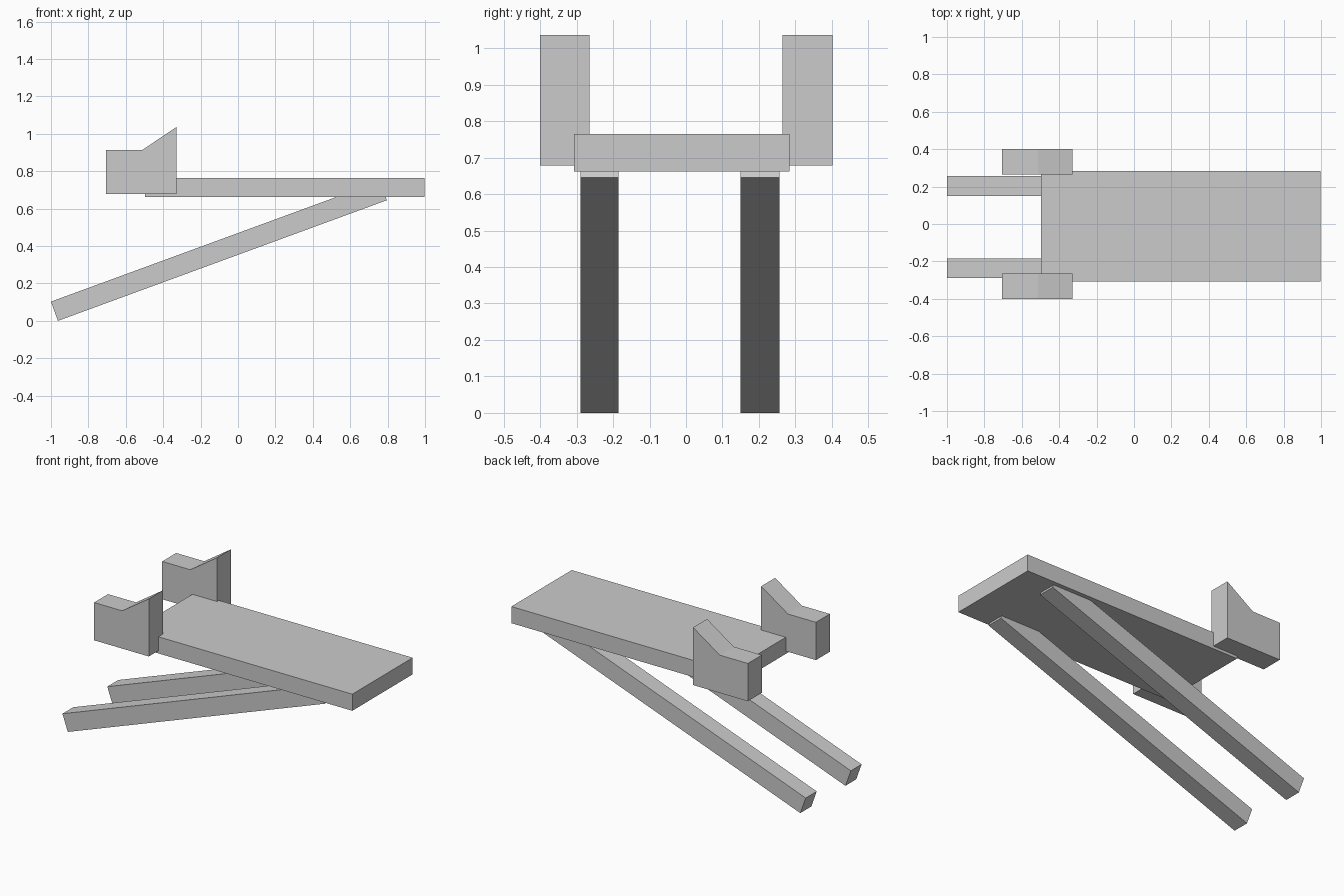
import bpy, bmesh

if "Cube" in bpy.data.objects:
    bpy.data.objects.remove(bpy.data.objects["Cube"])


def extrude_profile(name, profile, y0, y1):
    """Extrude an (x, z) outline between two y positions."""
    bm = bmesh.new()
    face = bm.faces.new([bm.verts.new((x, y0, z)) for x, z in profile])
    ext = bmesh.ops.extrude_face_region(bm, geom=[face])
    verts = [g for g in ext["geom"] if isinstance(g, bmesh.types.BMVert)]
    bmesh.ops.translate(bm, vec=(0, y1 - y0, 0), verts=verts)
    bmesh.ops.recalc_face_normals(bm, faces=bm.faces)
    mesh = bpy.data.meshes.new(name)
    bm.to_mesh(mesh)
    bm.free()
    obj = bpy.data.objects.new(name, mesh)
    bpy.context.collection.objects.link(obj)
    return obj


# Flat deck
deck = [(-0.498, 0.662), (0.998, 0.662), (0.998, 0.765), (-0.498, 0.765)]
extrude_profile("deck", deck, -0.307, 0.284)

# Two sloping rails whose upper ends sink into the deck
rail = [(-1.0, 0.103), (-0.963, 0.0), (0.796, 0.645), (0.759, 0.748)]
for side, y0, y1 in (("right", -0.29, -0.185), ("left", 0.149, 0.257)):
    extrude_profile("rail_" + side, rail, y0, y1)

# Notched side blocks with a raised corner
block = [(-0.705, 0.679), (-0.33, 0.679), (-0.33, 1.036),
         (-0.513, 0.913), (-0.705, 0.913)]
for side, y0, y1 in (("right", -0.401, -0.265), ("left", 0.265, 0.402)):
    extrude_profile("side_block_" + side, block, y0, y1)
